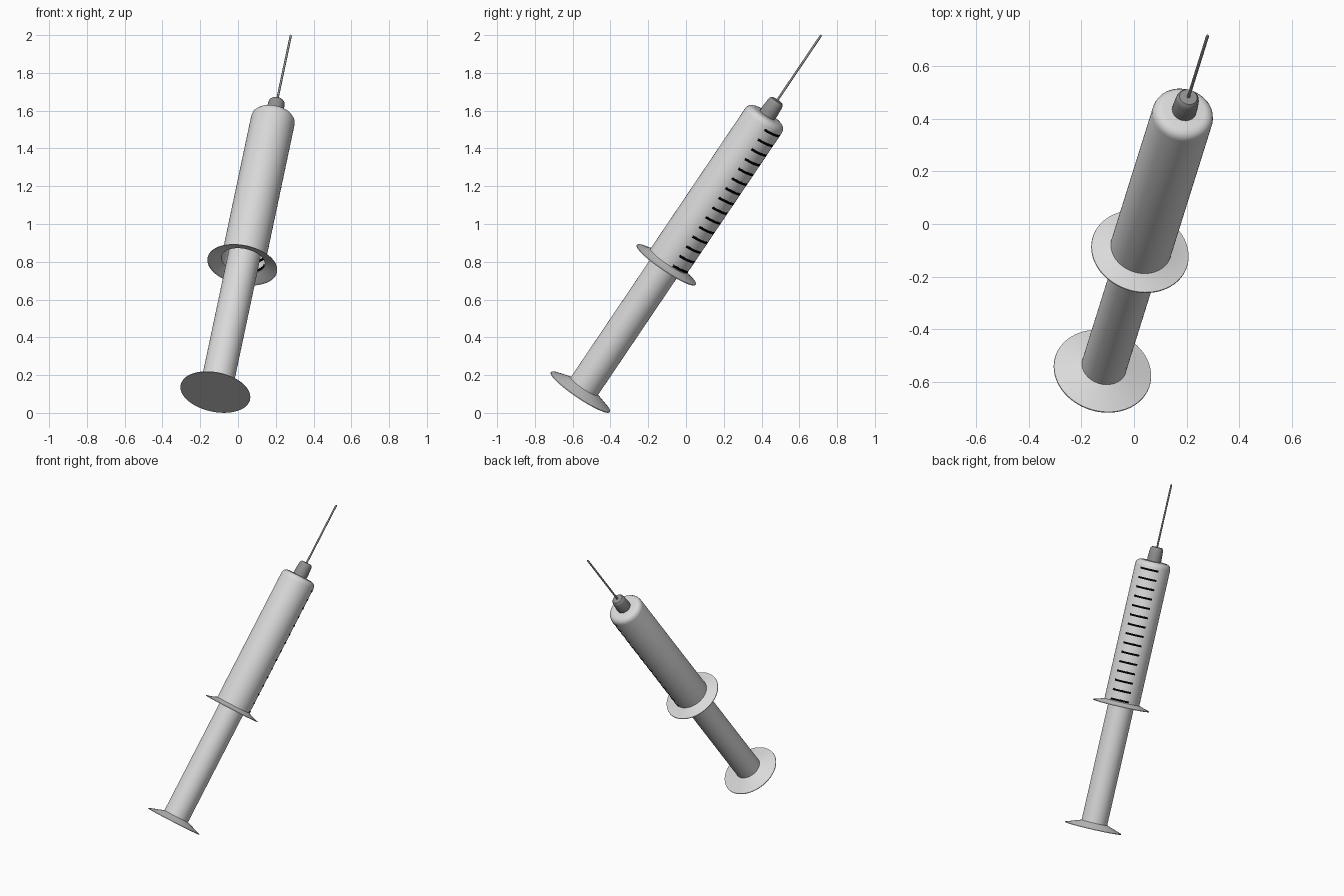
import bpy, bmesh, math
from mathutils import Vector, Matrix

if "Cube" in bpy.data.objects:
    bpy.data.objects.remove(bpy.data.objects["Cube"])

# Tilted axis of the whole model: from the thumb disc to the needle tip
BASE = Vector((-0.12, -0.56, 0.109))
TIP = Vector((0.28, 0.716, 2.0))
LENGTH = (TIP - BASE).length
az = (TIP - BASE).normalized()
ax = (Vector((1, 0, 0)) - az * az.x).normalized()
ay = az.cross(ax)
FRAME = Matrix.Translation(BASE) @ Matrix((ax, ay, az)).transposed().to_4x4()


def material(name, c):
    m = bpy.data.materials.new(name)
    m.diffuse_color = (c, c, c, 1)
    m.use_nodes = True
    m.node_tree.nodes["Principled BSDF"].inputs["Base Color"].default_value = m.diffuse_color
    return m


light_grey = material("light_grey", 0.7)
dark_grey = material("dark_grey", 0.28)
black = material("black", 0.0)


def finish(name, bm, mat, smooth=True):
    bmesh.ops.transform(bm, matrix=FRAME, verts=bm.verts)
    me = bpy.data.meshes.new(name)
    bm.to_mesh(me)
    bm.free()
    me.materials.append(mat)
    ob = bpy.data.objects.new(name, me)
    bpy.context.collection.objects.link(ob)
    if smooth:
        bpy.ops.object.select_all(action='DESELECT')
        ob.select_set(True)
        bpy.context.view_layer.objects.active = ob
        bpy.ops.object.shade_smooth_by_angle(angle=math.radians(40))
    return ob


def lathe(name, profile, mat, sides=64):
    """Revolve (radius, height) points round the axis; radius 0 closes an end."""
    bm = bmesh.new()
    rings = []
    for r, t in profile:
        if r == 0:
            rings.append([bm.verts.new((0, 0, t))] * sides)
        else:
            rings.append([bm.verts.new((r * math.cos(2 * math.pi * i / sides),
                                        r * math.sin(2 * math.pi * i / sides), t))
                          for i in range(sides)])
    for lo, hi in zip(rings, rings[1:]):
        for i in range(sides):
            j = (i + 1) % sides
            quad = [lo[i], lo[j], hi[j], hi[i]]
            bm.faces.new(list(dict.fromkeys(quad)))
    return finish(name, bm, mat)


# Plunger rod with its thumb disc
lathe("plunger", [(0, 0), (0.188, 0), (0.187, 0.004), (0.135, 0.022),
                  (0.086, 0.039), (0.086, 1.0), (0, 1.0)], light_grey)

# Barrel with finger flange, open at the bottom
lathe("barrel", [(0.188, 0.825), (0.187, 0.829), (0.15, 0.839), (0.117, 0.852),
                 (0.117, 1.762), (0.114, 1.777), (0.105, 1.789), (0.092, 1.796),
                 (0.08, 1.798), (0, 1.798)], light_grey)

# Needle hub
lathe("needle_hub", [(0.046, 1.79), (0.047, 1.82), (0.044, 1.87), (0.041, 1.883),
                     (0.034, 1.892), (0, 1.894)], dark_grey, 32)

# Needle
lathe("needle", [(0.006, 1.885), (0.006, LENGTH - 0.006), (0.004, LENGTH), (0, LENGTH)],
      dark_grey, 12)

# Measuring marks: thin curved plates wrapped on the barrel
bm = bmesh.new()
MARKS, STEPS, HALF = 15, 12, 0.0065
for k in range(MARKS):
    t = 0.863 + k * 0.0629
    sections = []
    for s in range(STEPS + 1):
        a = math.radians(47 - 31 + 62 * s / STEPS)
        sections.append([bm.verts.new((r * math.cos(a), r * math.sin(a), t + h))
                         for r, h in ((0.1125, -HALF), (0.119, -HALF),
                                      (0.119, HALF), (0.1125, HALF))])
    for p, q in zip(sections, sections[1:]):
        for i in range(4):
            j = (i + 1) % 4
            bm.faces.new((p[i], p[j], q[j], q[i]))
    bm.faces.new(sections[0])
    bm.faces.new(sections[-1][::-1])
bmesh.ops.recalc_face_normals(bm, faces=bm.faces)
finish("measuring_marks", bm, black, smooth=False)
